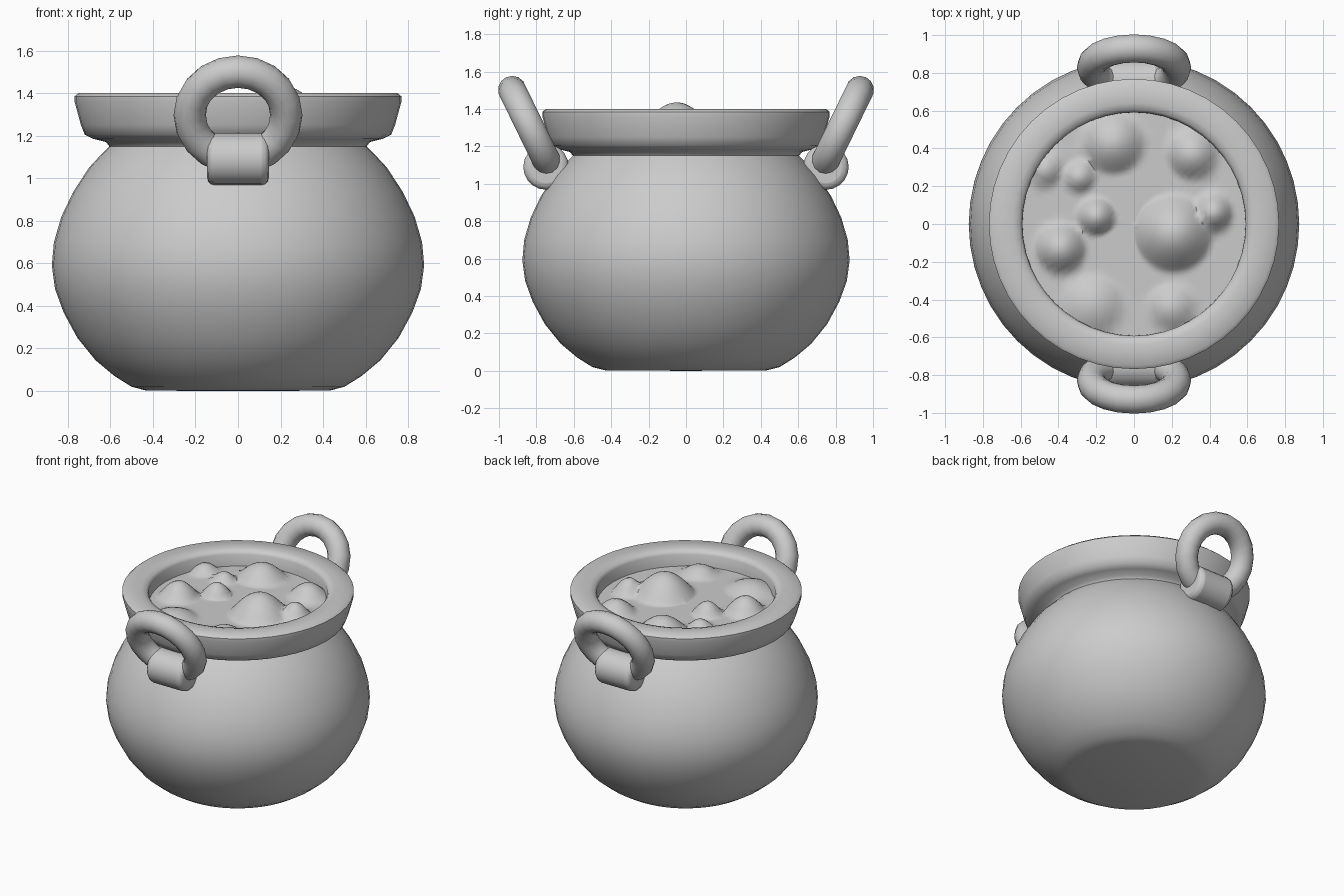
import bpy, bmesh, math

if "Cube" in bpy.data.objects:
    bpy.data.objects.remove(bpy.data.objects["Cube"])


def smooth(obj, angle=50):
    bpy.ops.object.select_all(action='DESELECT')
    obj.select_set(True)
    bpy.context.view_layer.objects.active = obj
    bpy.ops.object.shade_smooth_by_angle(angle=math.radians(angle))


def lathe(name, profile, segs, height=None):
    """Spin (radius, z) points round z; height(x, y) adds relief."""
    bm = bmesh.new()
    rings = []
    for r, z in profile:
        n = 1 if r == 0 else segs
        ring = []
        for i in range(n):
            a = 2 * math.pi * i / segs
            x, y = r * math.cos(a), r * math.sin(a)
            ring.append(bm.verts.new((x, y, z + (height(x, y) if height else 0))))
        rings.append(ring)
    for lo, hi in zip(rings, rings[1:]):
        for i in range(segs):
            j = (i + 1) % segs
            if len(lo) == 1:
                bm.faces.new((lo[0], hi[j], hi[i]))
            elif len(hi) == 1:
                bm.faces.new((lo[i], lo[j], hi[0]))
            else:
                bm.faces.new((lo[i], lo[j], hi[j], hi[i]))
    bmesh.ops.recalc_face_normals(bm, faces=bm.faces)
    me = bpy.data.meshes.new(name)
    bm.to_mesh(me)
    bm.free()
    obj = bpy.data.objects.new(name, me)
    bpy.context.collection.objects.link(obj)
    smooth(obj)
    return obj


# Pot: round belly, pinched neck, flared rim and inner wall
lathe("pot", [
    (0, 0), (0.43, 0.002), (0.50, 0.02), (0.58, 0.07), (0.67, 0.145), (0.755, 0.25),
    (0.82, 0.37), (0.86, 0.48), (0.875, 0.59), (0.865, 0.70), (0.83, 0.82),
    (0.775, 0.935), (0.70, 1.05), (0.635, 1.12), (0.605, 1.15), (0.62, 1.17),
    (0.68, 1.185), (0.72, 1.205), (0.738, 1.25), (0.768, 1.36), (0.768, 1.385),
    (0.75, 1.40), (0.64, 1.40), (0.605, 1.39), (0.592, 1.37), (0.59, 1.25)], 48)

# Brew surface with bubbles: x, y, radius, height
bubbles = [
    (-0.11, 0.43, 0.17, 0.10), (0.31, 0.37, 0.14, 0.09), (-0.29, 0.25, 0.09, 0.06),
    (-0.47, 0.29, 0.10, 0.06), (-0.20, 0.04, 0.105, 0.085), (-0.39, -0.13, 0.14, 0.11),
    (0.21, -0.05, 0.21, 0.15), (0.42, 0.06, 0.11, 0.10), (-0.22, -0.43, 0.17, 0.06),
    (0.20, -0.44, 0.13, 0.06)]


def bubble_height(x, y):
    best = 0
    for bx, by, r, h in bubbles:
        t = math.hypot(x - bx, y - by) / r
        if t < 1:
            best = max(best, h * (1 - t * t) ** 1.2)
    return best


lathe("brew", [(0.595 * i / 28, 1.285) for i in range(29)], 80, bubble_height)

# Ring handles leaning outwards, each held by a rounded lug, front and back
for side, label in ((-1, "front"), (1, "back")):
    bpy.ops.mesh.primitive_torus_add(
        major_radius=0.227, minor_radius=0.076, major_segments=20, minor_segments=14,
        location=(0, side * 0.83, 1.297),
        rotation=(math.radians(90 - side * 26), 0, 0))
    ring = bpy.context.object
    ring.name = label + "_handle_ring"
    smooth(ring, 60)

    bpy.ops.mesh.primitive_cylinder_add(
        vertices=20, radius=0.122, depth=0.29,
        location=(0, side * 0.748, 1.09), rotation=(0, math.radians(90), 0))
    lug = bpy.context.object
    lug.name = label + "_handle_lug"
    bevel = lug.modifiers.new("round_ends", 'BEVEL')
    bevel.width = 0.035
    bevel.segments = 3
    bevel.limit_method = 'ANGLE'
    bevel.angle_limit = math.radians(50)
    smooth(lug)
